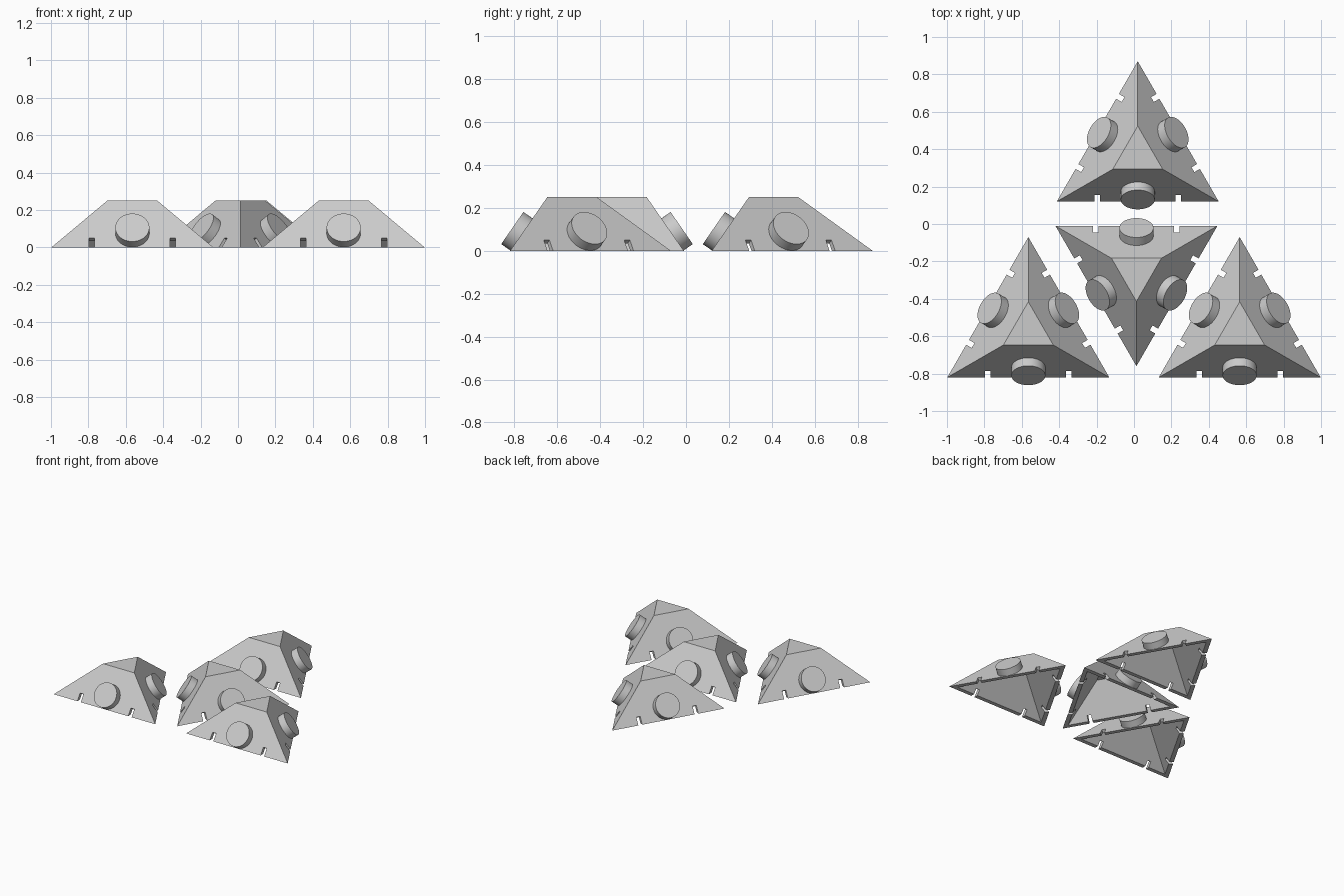
import bpy, bmesh, math
from math import radians
from mathutils import Matrix, Vector

cube = bpy.data.objects.get("Cube")
if cube:
    bpy.data.objects.remove(cube, do_unlink=True)

HEIGHT, BASE_IN, TOP_IN = 0.25, 0.25, 0.077   # inradii of base and top triangles
WALL = 0.025
SLOPE = math.atan2(HEIGHT, BASE_IN - TOP_IN)
EDGE = BASE_IN * 2 * math.sqrt(3)

grey = bpy.data.materials.new("plain_grey")
grey.use_nodes = True
grey.diffuse_color = (0.6, 0.6, 0.6, 1)
grey.node_tree.nodes["Principled BSDF"].inputs["Base Color"].default_value = (0.6, 0.6, 0.6, 1)


def add_object(name, mesh, matrix=Matrix()):
    obj = bpy.data.objects.new(name, mesh)
    bpy.context.collection.objects.link(obj)
    obj.matrix_world = matrix
    return obj


def mesh_from(bm, name):
    bmesh.ops.recalc_face_normals(bm, faces=bm.faces)
    mesh = bpy.data.meshes.new(name)
    bm.to_mesh(mesh)
    bm.free()
    mesh.materials.append(grey)
    return mesh


def ring(bm, inradius, z):
    """Triangle with one corner toward +y."""
    return [bm.verts.new((2 * inradius * math.cos(radians(90 + 120 * k)),
                          2 * inradius * math.sin(radians(90 + 120 * k)), z)) for k in range(3)]


def side_frame(k):
    """Frame on sloped side k: x along the edge, y up the slope, z outward."""
    return (Matrix.Rotation(radians(120 * k), 4, 'Z') @ Matrix.Translation((0, -BASE_IN, 0))
            @ Matrix.Rotation(SLOPE, 4, 'X'))


# Hollow truncated pyramid, open underneath
bm = bmesh.new()
inset = WALL / math.sin(SLOPE)
inner_top = TOP_IN + WALL / math.tan(SLOPE) - inset
loops = [ring(bm, TOP_IN, HEIGHT), ring(bm, BASE_IN, 0),
         ring(bm, BASE_IN - inset, 0), ring(bm, inner_top, HEIGHT - WALL)]
for a, b in zip(loops, loops[1:]):
    for k in range(3):
        n = (k + 1) % 3
        bm.faces.new((a[k], b[k], b[n], a[n]))
bm.faces.new(loops[0])
bm.faces.new(loops[-1])
shell = add_object("shell_blank", mesh_from(bm, "shell_blank"))

# Two slots through the bottom of each side
bm = bmesh.new()
for k in range(3):
    for s in (-1, 1):
        place = side_frame(k) @ Matrix.Translation((s * EDGE / 4, 0.01, 0))
        bmesh.ops.create_cube(bm, size=1, matrix=place @ Matrix.Diagonal((0.03, 0.1, 0.09, 1)))
cutter = add_object("slot_cutter", mesh_from(bm, "slot_cutter"))
cutter.hide_render = True

cut = shell.modifiers.new("slots", 'BOOLEAN')
cut.operation, cut.solver, cut.object = 'DIFFERENCE', 'EXACT', cutter
bpy.context.view_layer.update()
shell_mesh = bpy.data.meshes.new_from_object(shell.evaluated_get(bpy.context.evaluated_depsgraph_get()))
shell_mesh.name = "slotted_shell"
for obj in (shell, cutter):
    bpy.data.objects.remove(obj, do_unlink=True)

# Round button standing on each side
bm = bmesh.new()
bmesh.ops.create_cone(bm, cap_ends=True, segments=64, radius1=0.091, radius2=0.091, depth=0.053,
                      matrix=Matrix.Translation((0, 0.093, 0.0255)))
for f in bm.faces:
    f.smooth = len(f.verts) == 4
for e in bm.edges:
    e.smooth = all(len(f.verts) == 4 for f in e.link_faces)
button_mesh = mesh_from(bm, "button")

# Four pieces, the middle one turned around
pieces = {"right": (-0.565, -0.57, 0), "left": (0.565, -0.57, 0),
          "back": (0.02, 0.37, 0), "middle": (0.013, -0.26, 180)}
for name, (x, y, turn) in pieces.items():
    place = Matrix.Translation(Vector((x, y, 0))) @ Matrix.Rotation(radians(turn), 4, 'Z')
    add_object(name + "_pyramid_shell", shell_mesh, place)
    for k in range(3):
        add_object(f"{name}_button_{k + 1}", button_mesh, place @ side_frame(k))
